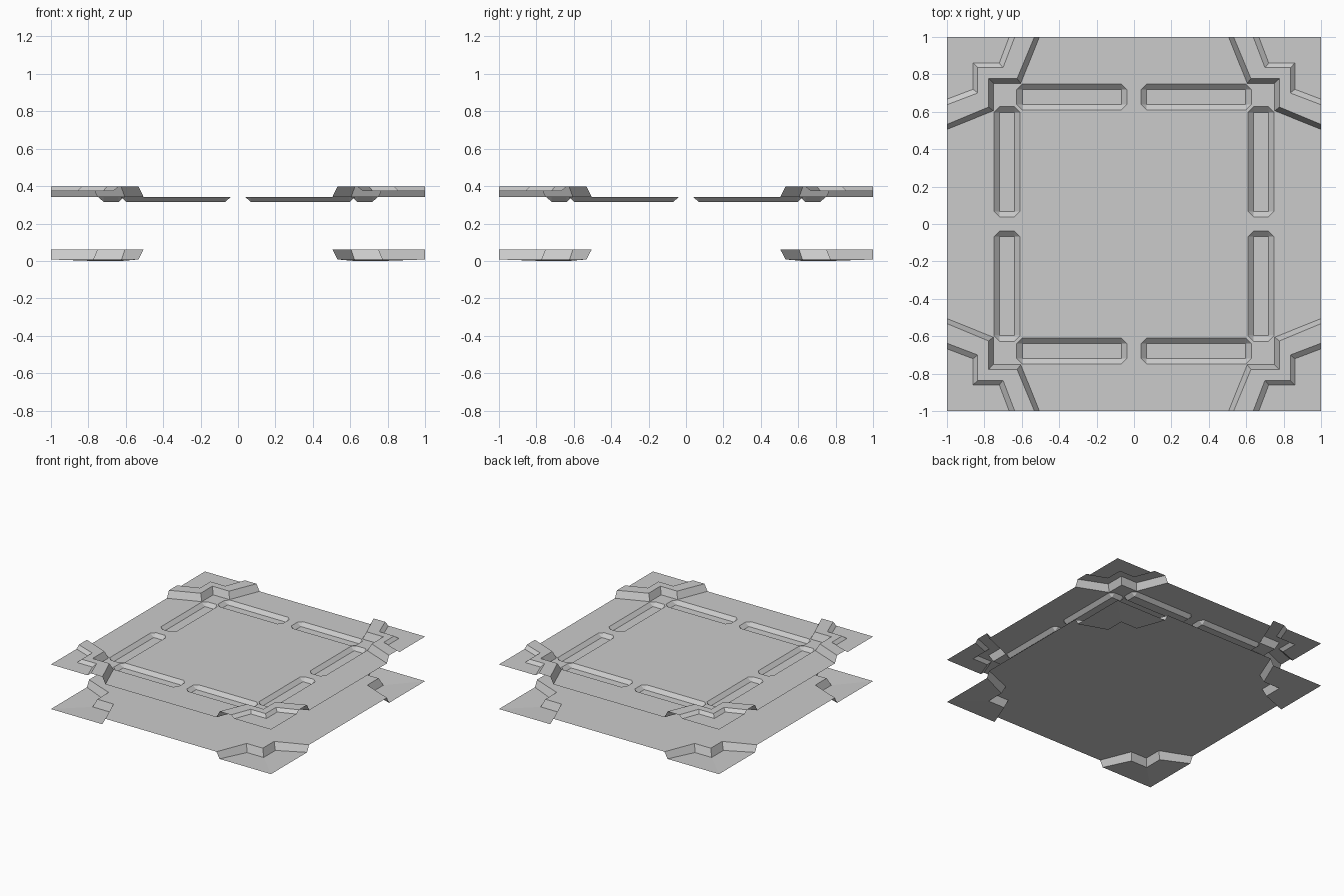
import bpy, bmesh
from mathutils import Vector
from mathutils.geometry import tessellate_polygon

if "Cube" in bpy.data.objects:
    bpy.data.objects.remove(bpy.data.objects["Cube"])


def corner_path(edge, near, notch):
    """Stepped path round one corner, symmetric about the diagonal."""
    return [(1, edge), (notch, near), (notch, notch), (near, notch), (edge, 1)]


def lift(points, z):
    return [Vector((x, y, z)) for x, y in points]


def add_poly(bm, *loops):
    """Flat upward-facing polygon; loops after the first are holes."""
    pts = [p for loop in loops for p in loop]
    verts = [bm.verts.new(p) for p in pts]
    for tri in tessellate_polygon(loops):
        a, b, c = (pts[i] for i in tri)
        area = (b - a).cross(c - a).z
        if abs(area) > 1e-9:
            bm.faces.new([verts[i] for i in (tri if area > 0 else tri[::-1])])


def add_strip(bm, inner, outer):
    """Quads between two paths, facing up."""
    a = [bm.verts.new(p) for p in inner]
    b = [bm.verts.new(p) for p in outer]
    for i in range(len(a) - 1):
        bm.faces.new((a[i], b[i], b[i + 1], a[i + 1]))


def finish(bm, name):
    """Clean one quadrant and mirror it to all four."""
    bmesh.ops.remove_doubles(bm, verts=bm.verts, dist=1e-4)
    bmesh.ops.dissolve_limit(bm, angle_limit=0.001, verts=bm.verts, edges=bm.edges)
    mesh = bpy.data.meshes.new(name)
    bm.to_mesh(mesh)
    bm.free()
    obj = bpy.data.objects.new(name, mesh)
    bpy.context.collection.objects.link(obj)
    mod = obj.modifiers.new("mirror", 'MIRROR')
    mod.use_axis = (True, True, False)
    mod.use_clip = True
    mod.merge_threshold = 0.0005


# Shared corner outlines
base = corner_path(0.505, 0.605, 0.752)
crest = corner_path(0.532, 0.625, 0.777)
crest_out = corner_path(0.637, 0.70, 0.835)
foot_out = corner_path(0.667, 0.72, 0.86)
inside = [(0, 0), (1, 0)]
tip = (1, 1)

# Lower sheet: raised middle stepping down to the corner panels
bm = bmesh.new()
add_poly(bm, lift(inside + base + [(0, 1)], 0.06))
foot = lift(crest, 0)
foot[0].z = foot[-1].z = 0.008
add_strip(bm, lift(base, 0.06), foot)
corner = Vector((1, 1, 0.008))
hub = bm.verts.new(corner)
ring = [bm.verts.new(p) for p in foot]
for p, q in zip(ring, ring[1:]):
    bm.faces.new((p, hub, q))
finish(bm, "lower_sheet")

# Upper sheet: recessed slots, raised ridge round each corner
MID, TOP, CORNER, SLOT = 0.343, 0.398, 0.374, 0.315
bm = bmesh.new()
u0, u1, v0, v1, c = 0.038, 0.627, 0.608, 0.748, 0.03
slot_rim = [(u0 + c, v0), (u1 - c, v0), (u1, v0 + c), (u1, v1 - c),
            (u1 - c, v1), (u0 + c, v1), (u0, v1 - c), (u0, v0 + c)]
a, b, d, e = u0 + c, u1 - c, v0 + c, v1 - c
slot_floor = [(a, d), (b, d), (b, d), (b, e), (b, e), (a, e), (a, e), (a, d)]
swap = lambda pts: [(y, x) for x, y in reversed(pts)]
rims = [slot_rim, swap(slot_rim)]
floors = [slot_floor, swap(slot_floor)]
add_poly(bm, lift(inside + base + [(0, 1)], MID), *[lift(r, MID) for r in rims])

# Slot walls and floors
for rim, floor in zip(rims, floors):
    r, f = lift(rim, MID), lift(floor, SLOT)
    for i in range(8):
        j = (i + 1) % 8
        pts = [r[i], r[j], f[j]] + ([f[i]] if f[i] != f[j] else [])
        bm.faces.new([bm.verts.new(p) for p in pts])
    unique = list(dict.fromkeys(floor))
    add_poly(bm, lift(unique, SLOT))

# Corner ridge and corner panel
add_strip(bm, lift(base, MID), lift(crest, TOP))
add_strip(bm, lift(crest, TOP), lift(crest_out, TOP))
add_strip(bm, lift(crest_out, TOP), lift(foot_out, CORNER))
add_poly(bm, lift(foot_out[::-1] + [tip], CORNER))
finish(bm, "upper_sheet")
